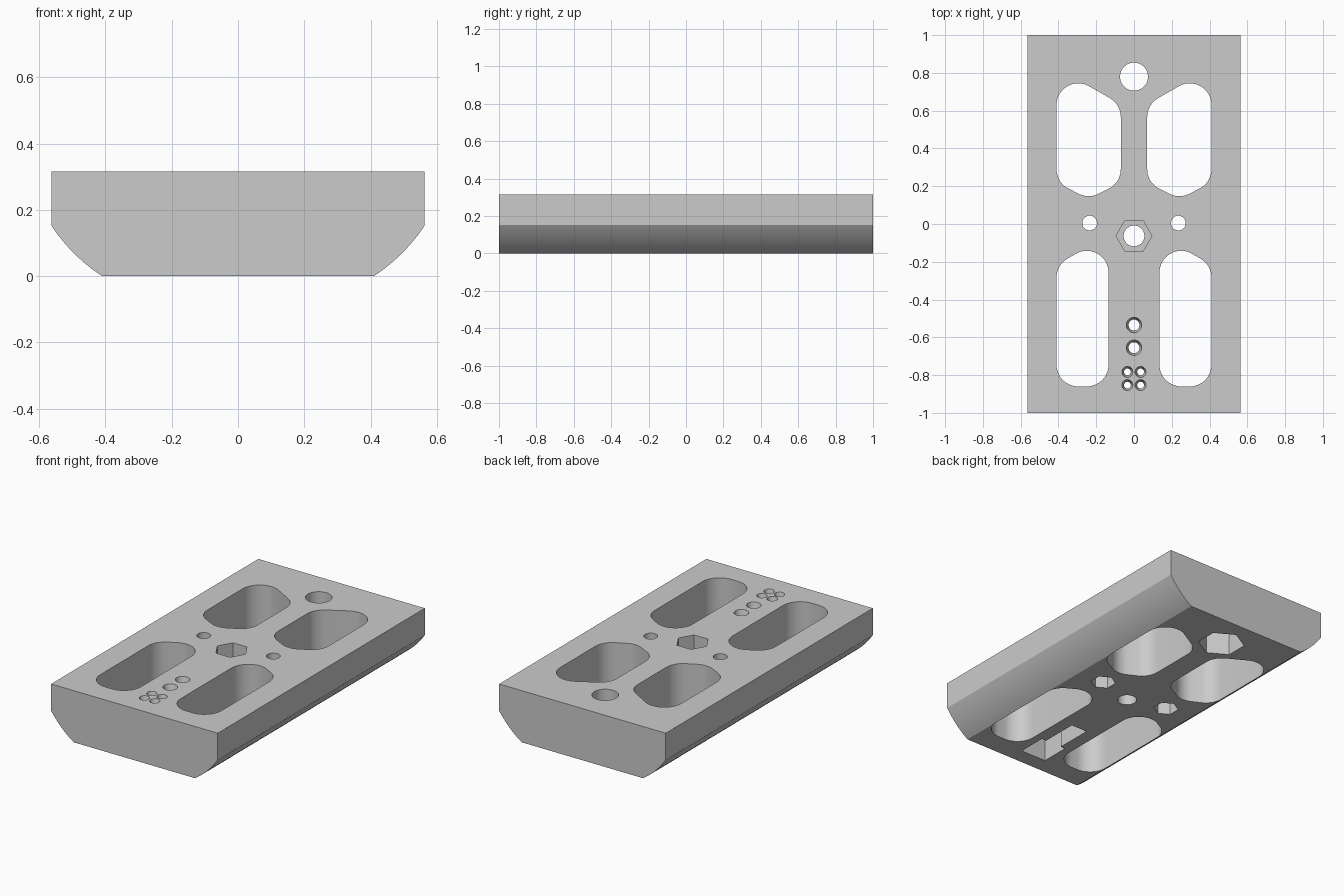
import bpy, bmesh, math
from mathutils import Vector
from mathutils.geometry import convex_hull_2d

old = bpy.data.objects.get("Cube")
if old:
    bpy.data.objects.remove(old, do_unlink=True)

HEIGHT = 0.316
WEB = 0.05      # plate left above the front recess
OVER = 0.05     # how far cutters reach past the surface

grey = bpy.data.materials.new("plain grey")
grey.use_nodes = True
grey.diffuse_color = (0.6, 0.6, 0.6, 1)
grey.node_tree.nodes["Principled BSDF"].inputs["Base Color"].default_value = (0.6, 0.6, 0.6, 1)


def prism(name, loop, offset):
    """Close a loop of 3D points and extrude it by offset."""
    bm = bmesh.new()
    face = bm.faces.new([bm.verts.new(p) for p in loop])
    out = bmesh.ops.extrude_face_region(bm, geom=[face])
    moved = [g for g in out["geom"] if isinstance(g, bmesh.types.BMVert)]
    bmesh.ops.translate(bm, verts=moved, vec=offset)
    bmesh.ops.recalc_face_normals(bm, faces=bm.faces)
    mesh = bpy.data.meshes.new(name)
    bm.to_mesh(mesh)
    bm.free()
    obj = bpy.data.objects.new(name, mesh)
    bpy.context.collection.objects.link(obj)
    mesh.materials.append(grey)
    return obj


def ring(x, y, r, n=48, turn=0.0):
    return [Vector((x + r * math.cos(turn + math.tau * i / n),
                    y + r * math.sin(turn + math.tau * i / n))) for i in range(n)]


# Block: flat top, upright sides, curved lower flanks
start, bend, end = Vector((0.41, 0)), Vector((0.502, 0.061)), Vector((0.563, 0.152))
flank = []
for i in range(13):
    t = i / 12
    flank.append(start * (1 - t) ** 2 + bend * 2 * t * (1 - t) + end * t * t)
half = flank + [Vector((0.563, HEIGHT))]
outline = half + [Vector((-p.x, p.y)) for p in reversed(half)]
block = prism("block", [(p.x, -1, p.y) for p in outline], (0, 2, 0))


def cut(loop, z0, z1):
    cutter = prism("cutter", [(p[0], p[1], z0) for p in loop], (0, 0, z1 - z0))
    apply_cut(cutter)


def apply_cut(cutter):
    cutter.hide_render = True
    mod = block.modifiers.new("cut", "BOOLEAN")
    mod.operation = "DIFFERENCE"
    mod.solver = "EXACT"
    mod.object = cutter
    bpy.context.view_layer.objects.active = block
    bpy.ops.object.modifier_apply(modifier=mod.name)
    bpy.data.objects.remove(cutter, do_unlink=True)


LOW, HIGH = -OVER, HEIGHT + OVER


# Large windows: hulls of equal circles, mirrored left and right
def window(centres, side):
    pts = [p for x, y in centres for p in ring(side * x, y, 0.115)]
    cut([pts[i] for i in convex_hull_2d(pts)], LOW, HIGH)


rear = [(0.295, 0.63), (0.185, 0.567), (0.185, 0.29), (0.24, 0.262), (0.295, 0.29)]
front = [(0.25, -0.257), (0.295, -0.283), (0.25, -0.745), (0.295, -0.745)]
for side in (-1, 1):
    window(rear, side)
    window(front, side)

# Bolt holes with hexagonal nut pockets, underneath except for the middle one
point_y = math.pi / 2
for x, y, r, hex_r, depth in ((0, 0.78, 0.074, 0.133, 0.2),
                              (-0.235, 0.005, 0.039, 0.071, 0.16),
                              (0.235, 0.005, 0.039, 0.071, 0.16)):
    cut(ring(x, y, r), LOW, HIGH)
    cut(ring(x, y, hex_r, 6, point_y), LOW, depth)
cut(ring(0, -0.063, 0.055), LOW, HIGH)
cut(ring(0, -0.063, 0.095, 6), HEIGHT - 0.16, HIGH)

# T-shaped recess underneath at the front
edge = [(0.055, -0.49), (0.055, -0.72), (0.087, -0.72), (0.087, -0.9)]
cut(edge + [(-x, y) for x, y in reversed(edge)], LOW, HEIGHT - WEB)


# Tapered holes through the web above the recess
def tapered_hole(x, y, top_r, low_r):
    slope = (top_r - low_r) / WEB
    span = WEB + 0.04
    bm = bmesh.new()
    bmesh.ops.create_cone(bm, cap_ends=True, segments=32, depth=span,
                          radius1=low_r - slope * 0.02, radius2=top_r + slope * 0.02)
    bmesh.ops.translate(bm, verts=bm.verts, vec=(x, y, HEIGHT - WEB / 2))
    mesh = bpy.data.meshes.new("cone cutter")
    bm.to_mesh(mesh)
    bm.free()
    mesh.materials.append(grey)
    cone = bpy.data.objects.new("cone cutter", mesh)
    bpy.context.collection.objects.link(cone)
    apply_cut(cone)


for y in (-0.535, -0.655):
    tapered_hole(0, y, 0.041, 0.029)
for x in (-0.035, 0.035):
    for y in (-0.783, -0.853):
        tapered_hole(x, y, 0.029, 0.018)

# Smooth the curved walls, keep the edges sharp
bpy.ops.object.select_all(action="DESELECT")
block.select_set(True)
bpy.context.view_layer.objects.active = block
bpy.ops.object.shade_smooth_by_angle(angle=math.radians(25))
